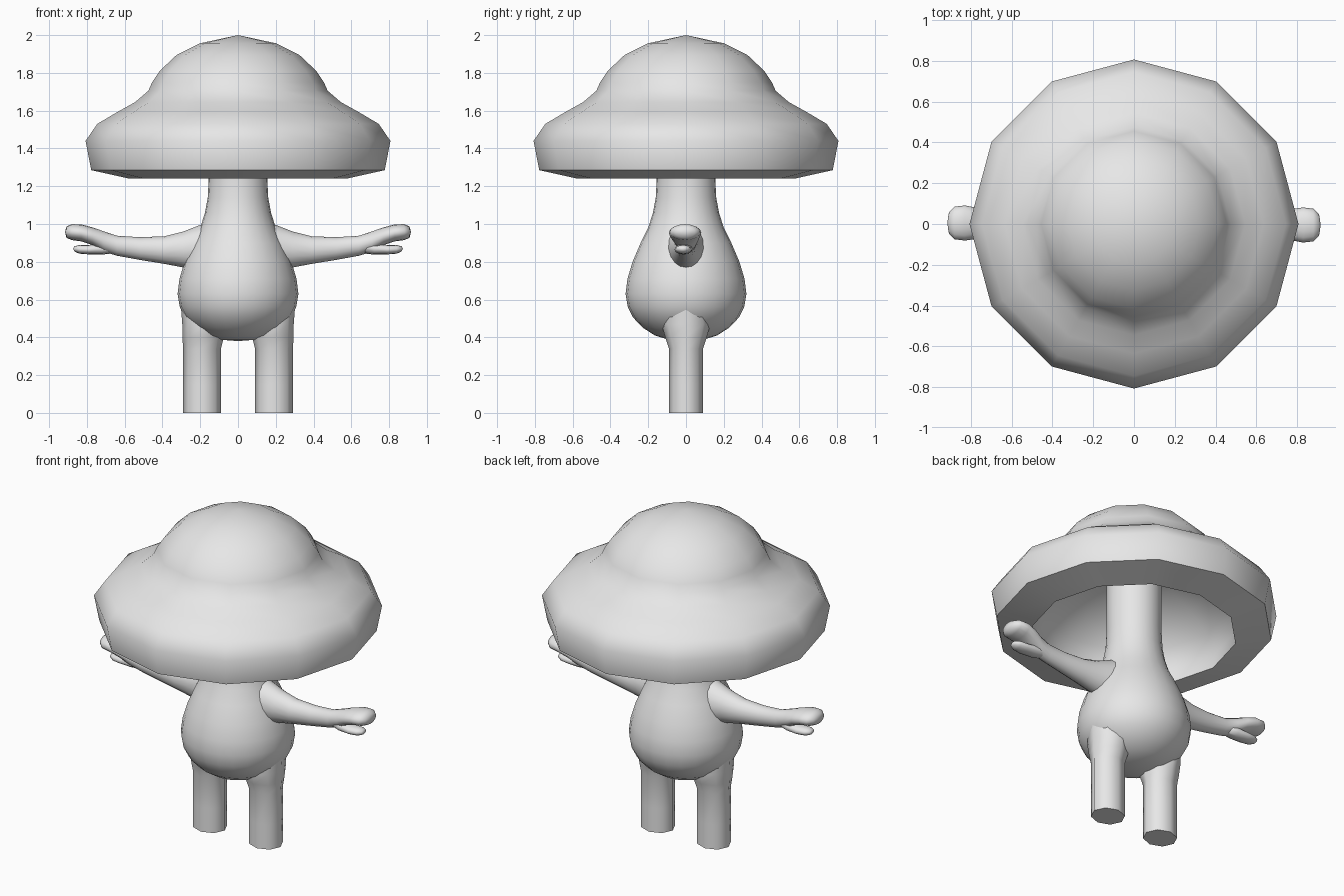
import bpy, bmesh, math
from mathutils import Vector

if "Cube" in bpy.data.objects:
    bpy.data.objects.remove(bpy.data.objects["Cube"])

grey = bpy.data.materials.new("soft_grey")
grey.diffuse_color = (0.8, 0.8, 0.8, 1)
grey.use_nodes = True
grey.node_tree.nodes["Principled BSDF"].inputs["Base Color"].default_value = grey.diffuse_color


def finish(name, bm, angle):
    bmesh.ops.remove_doubles(bm, verts=bm.verts, dist=1e-5)
    bmesh.ops.recalc_face_normals(bm, faces=bm.faces)
    mesh = bpy.data.meshes.new(name)
    bm.to_mesh(mesh)
    bm.free()
    mesh.materials.append(grey)
    ob = bpy.data.objects.new(name, mesh)
    bpy.context.collection.objects.link(ob)
    bpy.ops.object.select_all(action='DESELECT')
    ob.select_set(True)
    bpy.context.view_layer.objects.active = ob
    bpy.ops.object.shade_smooth_by_angle(angle=math.radians(angle))
    return ob


def loft(name, rings, u, v, sides, angle=60, turn=0.0):
    """Skin elliptical rings (centre, radius along u, radius along v)."""
    bm = bmesh.new()
    u, v = Vector(u), Vector(v)
    loops = []
    for centre, ru, rv in rings:
        loop = []
        for i in range(sides):
            a = math.tau * i / sides + turn
            loop.append(bm.verts.new(Vector(centre) + u * ru * math.cos(a) + v * rv * math.sin(a)))
        loops.append(loop)
    for a, b in zip(loops, loops[1:]):
        for i in range(sides):
            j = (i + 1) % sides
            bm.faces.new((a[i], a[j], b[j], b[i]))
    for end in (loops[0], loops[-1]):
        bm.faces.new(end)
    bmesh.ops.remove_doubles(bm, verts=bm.verts, dist=1e-5)
    return finish(name, bm, angle)


def revolve(name, profile, sides, angle):
    bm = bmesh.new()
    verts = [bm.verts.new((r, 0, z)) for r, z in profile]
    edges = [bm.edges.new(p) for p in zip(verts, verts[1:])]
    bmesh.ops.spin(bm, geom=verts + edges, cent=(0, 0, 0), axis=(0, 0, 1),
                   angle=math.tau, steps=sides, use_duplicate=False)
    return finish(name, bm, angle)


# Twelve-sided cap: dome, flared brim, rolled rim and hollow underside
revolve("cap", [(0, 2.0), (0.20, 1.957), (0.325, 1.895), (0.415, 1.81), (0.455, 1.75),
                (0.475, 1.705), (0.545, 1.645), (0.635, 1.595), (0.745, 1.53),
                (0.807, 1.44), (0.777, 1.285), (0.575, 1.24), (0.585, 1.33),
                (0.53, 1.44), (0.42, 1.54), (0.28, 1.62), (0, 1.67)], 12, 65)

# Pear-shaped torso running up into the stem
revolve("torso", [(0, 0.38), (0.09, 0.387), (0.165, 0.41), (0.23, 0.452), (0.28, 0.505),
                  (0.308, 0.56), (0.32, 0.63), (0.31, 0.71), (0.283, 0.80),
                  (0.24, 0.90), (0.20, 0.98), (0.175, 1.06), (0.16, 1.14),
                  (0.155, 1.24), (0.155, 1.64), (0, 1.64)], 24, 80)

X, Y, Z = (1, 0, 0), (0, 1, 0), (0, 0, 1)
for side, s in (("right", 1), ("left", -1)):
    # Flat-bottomed leg, spreading slightly into the hip
    loft(side + "_leg", [((s * 0.19, 0, 0), 0.1, 0.09), ((s * 0.19, 0, 0.15), 0.1, 0.09),
                         ((s * 0.19, 0, 0.34), 0.1, 0.09), ((s * 0.185, 0, 0.40), 0.11, 0.11),
                         ((s * 0.185, 0, 0.47), 0.11, 0.13), ((s * 0.195, 0, 0.60), 0.11, 0.11)],
         X, Y, 8, 60)

    # Arm and mitten-like hand: x, centre y, centre z, half width, half height
    arm = [(0.12, 0, 0.87, 0.12, 0.15), (0.20, 0, 0.87, 0.10, 0.125),
           (0.29, 0, 0.865, 0.08, 0.095), (0.39, 0, 0.862, 0.066, 0.073),
           (0.52, 0, 0.87, 0.053, 0.06), (0.64, 0, 0.885, 0.048, 0.053),
           (0.71, 0, 0.907, 0.056, 0.054), (0.77, -0.003, 0.935, 0.076, 0.047),
           (0.83, -0.005, 0.953, 0.086, 0.045), (0.88, -0.005, 0.957, 0.08, 0.042),
           (0.908, -0.005, 0.957, 0.052, 0.030), (0.916, -0.005, 0.957, 0.0, 0.0)]
    loft(side + "_arm", [((s * x, s * y, z), w, h) for x, y, z, w, h in arm], Y, Z, 16, 80)

    # Short lower finger below the hand
    finger = [(0.64, 0, 0.882, 0.035, 0.035), (0.72, -0.01, 0.868, 0.046, 0.03),
              (0.79, -0.015, 0.864, 0.046, 0.025), (0.84, -0.015, 0.866, 0.04, 0.023),
              (0.866, -0.015, 0.868, 0.024, 0.014), (0.873, -0.015, 0.868, 0.0, 0.0)]
    loft(side + "_finger", [((s * x, s * y, z), w, h) for x, y, z, w, h in finger], Y, Z, 12, 80)
